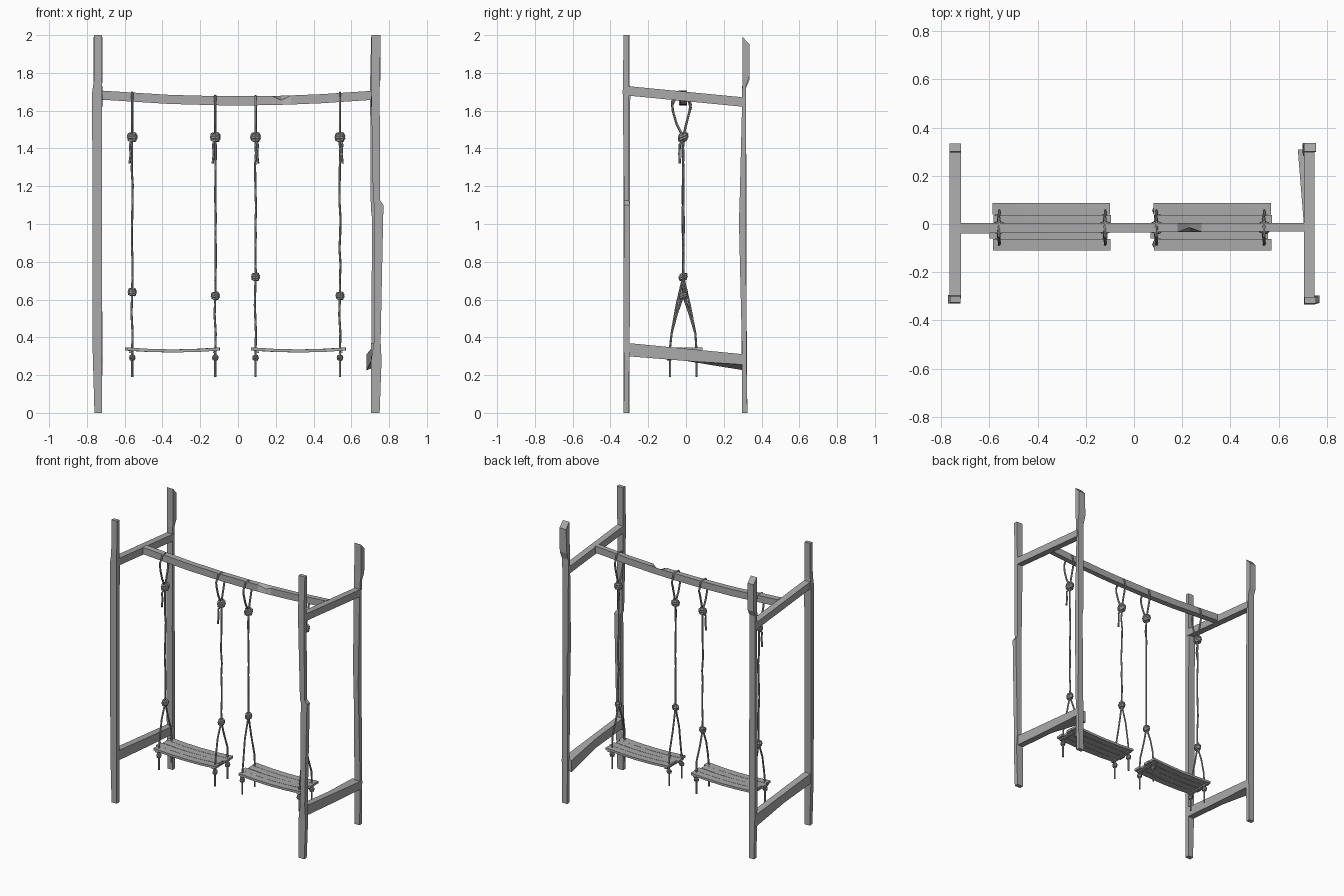
import bpy, bmesh, math, random
from mathutils import Vector

random.seed(4)
if "Cube" in bpy.data.objects:
    bpy.data.objects.remove(bpy.data.objects["Cube"])


def material(name, value):
    m = bpy.data.materials.new(name)
    m.use_nodes = True
    col = (value, value, value, 1)
    m.diffuse_color = col
    m.node_tree.nodes["Principled BSDF"].inputs["Base Color"].default_value = col
    return m


WOOD = material("weathered grey wood", 0.4)
ROPE = material("grey rope", 0.36)


def loft(name, rings, mat):
    """Skin a list of equal-length rings and cap both ends."""
    bm = bmesh.new()
    vs = [[bm.verts.new(p) for p in r] for r in rings]
    n = len(vs[0])
    for a, b in zip(vs, vs[1:]):
        for i in range(n):
            j = (i + 1) % n
            bm.faces.new((a[i], a[j], b[j], b[i]))
    bm.faces.new(vs[0])
    bm.faces.new(vs[-1])
    bmesh.ops.recalc_face_normals(bm, faces=bm.faces)
    me = bpy.data.meshes.new(name)
    bm.to_mesh(me)
    bm.free()
    me.materials.append(mat)
    ob = bpy.data.objects.new(name, me)
    bpy.context.collection.objects.link(ob)
    return ob


def timber(name, axis, rows):
    """Rows are (position on axis, low and high of the other two axes)."""
    rings = []
    for t, a0, a1, b0, b1 in rows:
        ring = []
        for a, b in ((a0, b0), (a1, b0), (a1, b1), (a0, b1)):
            p = [a, b]
            p.insert(axis, t)
            ring.append(Vector(p))
        rings.append(ring)
    return loft(name, rings, WOOD)


def tube(name, points, radius=0.0065, sides=6):
    """Six-sided rope following a path."""
    pts = [Vector(p) for p in points]
    rings = []
    u = None
    for i, p in enumerate(pts):
        d = (pts[min(i + 1, len(pts) - 1)] - pts[max(i - 1, 0)]).normalized()
        if u is None:
            u = d.orthogonal()
        u = (u - d * u.dot(d)).normalized()
        v = d.cross(u)
        angles = [2 * math.pi * k / sides for k in range(sides)]
        rings.append([p + radius * (u * math.cos(a) + v * math.sin(a)) for a in angles])
    return loft(name, rings, ROPE)


def knot(name, x, y, z, size):
    """Tight coil of rope wound around the main strand."""
    coil = []
    for k in range(25):
        a = k * math.pi / 4
        r = size * (0.55 + 0.25 * math.sin(math.pi * k / 24))
        dz = size * (k / 12 - 1) * 0.75 + 0.25 * size * math.sin(a)
        coil.append((x + r * math.cos(a), y + r * math.sin(a), z + dz))
    tube(name, coil, size * 0.4)


# Corner posts, rough hewn
front_left = timber("front_left_post", 2, [
    (0, -.76, -.72, -.33, -.30), (.35, -.77, -.72, -.33, -.30),
    (1.7, -.772, -.72, -.33, -.295), (1.76, -.763, -.72, -.33, -.30),
    (2, -.763, -.72, -.325, -.30)])
rear_left = timber("rear_left_post", 2, [
    (0, -.76, -.72, .297, .325), (.3, -.765, -.718, .295, .322),
    (1, -.765, -.72, .292, .32), (1.72, -.765, -.72, .297, .318),
    (1.76, -.765, -.718, .30, .335), (1.97, -.765, -.718, .30, .335)])
front_right = timber("front_right_post", 2, [
    (0, .705, .75, -.33, -.302), (.28, .705, .76, -.328, -.30),
    (.38, .72, .755, -.332, -.298), (1.1, .722, .77, -.328, -.296),
    (1.125, .715, .752, -.328, -.302), (1.7, .705, .75, -.335, -.303),
    (2, .707, .755, -.33, -.303)])
rear_right = timber("rear_right_post", 2, [
    (0, .705, .745, .297, .325), (.3, .705, .75, .297, .32),
    (1.03, .71, .745, .28, .318), (1.08, .703, .745, .283, .318),
    (1.6, .70, .745, .296, .318), (1.73, .70, .75, .298, .318),
    (1.78, .70, .755, .30, .335), (1.97, .705, .755, .30, .337)])

# Rear post tops slope to the back
for post in (rear_left, rear_right):
    top = post.data.vertices[-4:]
    for v in top:
        v.co.z += 0.02 if v.co.y < .31 else -0.02

# Side rails between front and rear posts
for side, x0, x1 in (("left", -.765, -.718), ("right", .705, .75)):
    timber(side + "_top_rail", 1, [(-.31, x0, x1, 1.68, 1.73), (.31, x0, x1, 1.62, 1.67)])
    inner = .68 if side == "right" else x0
    rail = timber(side + "_bottom_rail", 1, [
        (-.31, x0, x1, .30, .37), (0, x0, x1, .275, .34), (.31, inner, x1, .225, .31)])
    # Outer lower edge stays high, leaving a slanted underside
    rail.data.vertices[9].co.z = .255

# Sagging crossbeam with a chip out of its upper front edge
rings = []
for x in (-.72, -.36, -.1, .1, .18, .23, .28, .45, .71):
    drop = 0.03 * (1 - (x / .72) ** 2)
    lo, hi = 1.658 - drop, 1.706 - drop
    y0, y1 = -.039 + .006 * (x + .7), .004
    corner = (x, y0, hi)
    if x == .23:
        corner = (x, (y0 + y1) / 2, (lo + hi) / 2)
    rings.append([Vector(p) for p in ((x, y0, lo), (x, y1, lo), (x, y1, hi), corner)])
loft("crossbeam", rings, WOOD)

# Plank seats
for label, cx in (("left", -.345), ("right", .322)):
    shifts = (.004, -.01, .006, .002)
    for i, s in enumerate(shifts):
        y = -.11 + i * .05
        rows = []
        for k in range(5):
            t = k / 2 - 1
            z = .32 + .01 * t * t
            rows.append((cx + s + t * .244, y, y + .048, z, z + .016))
        timber(f"{label}_seat_plank_{i + 1}", 0, rows)
    for e in (-.222, .222):
        timber(label + "_seat_batten", 0, [
            (cx + e - .01, -.105, .085, .318, .326), (cx + e + .01, -.105, .085, .318, .326)])

# Hanging ropes
YC = -.015
for n, (x, low, side) in enumerate(((-.56, .64, -1), (-.12, .62, -1), (.093, .72, 1), (.54, .62, 1))):
    tag = f"rope_{n + 1}_"
    top = 1.694 - 0.03 * (1 - (x / .72) ** 2) + .02
    loop = [(0, 1.46), (-.035, 1.53), (-.055, 1.60), (-.058, top - .055), (-.035, top - .01),
            (-.002, top - .006), (.025, top - .02), (.04, top - .07), (.032, 1.59), (.014, 1.52), (0, 1.46)]
    tube(tag + "beam_loop", [(x, YC + y, z) for y, z in loop])
    knot(tag + "upper_knot", x, YC, 1.46, .025)
    tube(tag + "tail", [(x, YC, 1.45), (x + side * .012, YC - .018, 1.42),
                        (x + side * .008, YC - .02, 1.37), (x + side * .014, YC - .018, 1.32)])
    strand = [(x + random.uniform(-.003, .003), YC + random.uniform(-.003, .003),
               1.45 + (low - 1.45) * k / 10) for k in range(11)]
    tube(tag + "strand", strand, .006)
    knot(tag + "lower_knot", x, YC, low, .021)
    for leg, y in (("front", -.085), ("rear", .055)):
        mid = (y + YC) / 2
        tube(tag + leg + "_leg", [(x, YC, low), (x - .004, mid, (low + .36) / 2 + .03),
                                  (x + .002, y * .9, .42), (x, y, .34), (x, y, .28), (x, y, .19)], .006)
        knot(tag + leg + "_stop_knot", x, y, .292, .015)
